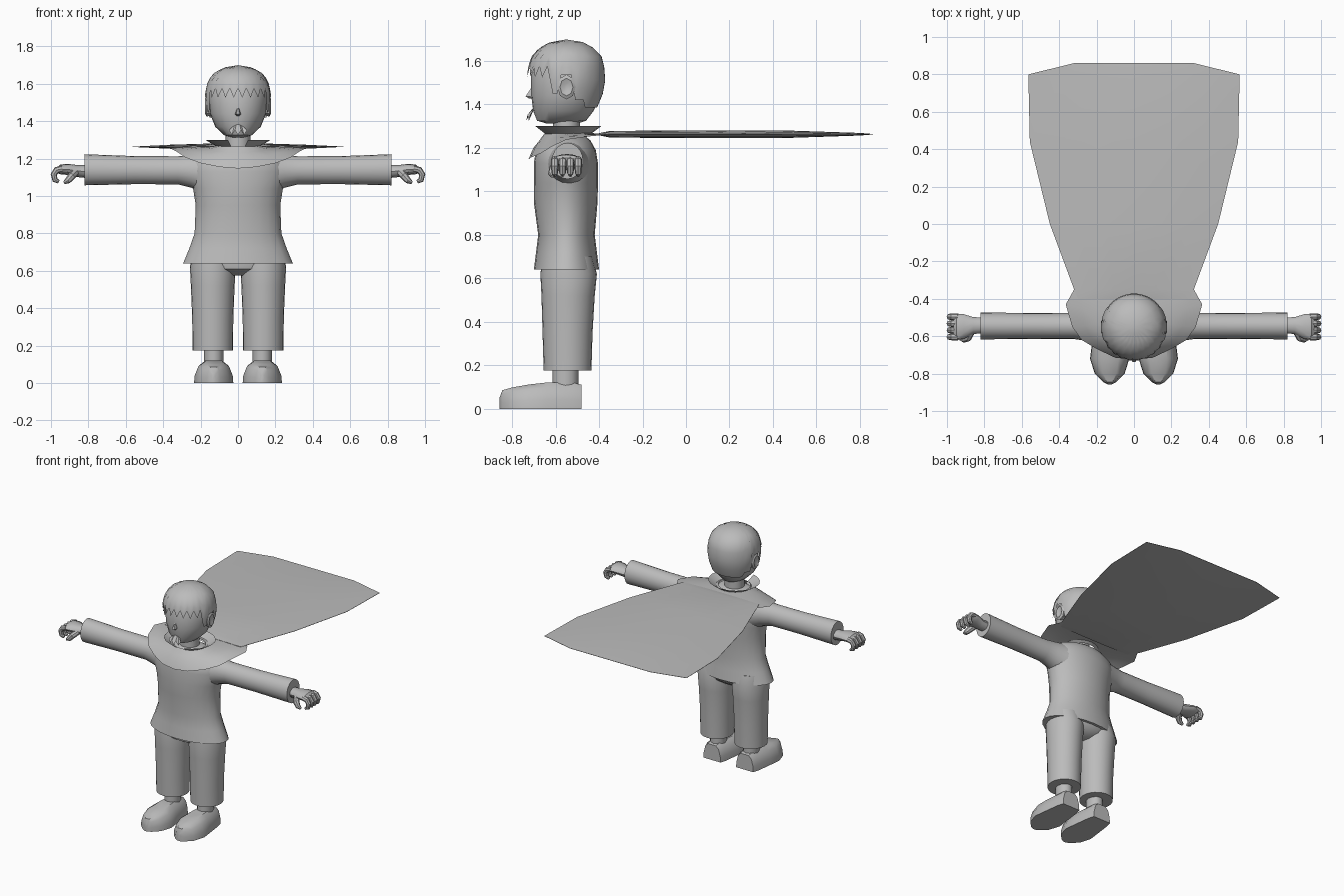
import bpy, bmesh
from math import sin, cos, pi, radians
from mathutils import Vector

cube = bpy.data.objects.get("Cube")
if cube:
    bpy.data.objects.remove(cube)

grey = bpy.data.materials.new("plain grey")
grey.use_nodes = True
grey.diffuse_color = (0.5, 0.5, 0.5, 1)
grey.node_tree.nodes["Principled BSDF"].inputs["Base Color"].default_value = (0.5, 0.5, 0.5, 1)
parts = []
CY = -0.55


def strip(name, rows, closed=True, caps=False, mirror=False):
    """Skin rows of points with quads, optionally closing rings and ends."""
    bm = bmesh.new()
    for side in ((1, -1) if mirror else (1,)):
        vs = [[bm.verts.new((p[0] * side, p[1], p[2])) for p in r] for r in rows]
        n = len(rows[0])
        for a, b in zip(vs, vs[1:]):
            for i in range(n if closed else n - 1):
                j = (i + 1) % n
                bm.faces.new((a[i], a[j], b[j], b[i]))
        if caps:
            bm.faces.new(vs[0])
            bm.faces.new(vs[-1])
    bmesh.ops.remove_doubles(bm, verts=bm.verts, dist=0.0005)
    bmesh.ops.recalc_face_normals(bm, faces=bm.faces)
    me = bpy.data.meshes.new(name)
    bm.to_mesh(me)
    bm.free()
    me.materials.append(grey)
    ob = bpy.data.objects.new(name, me)
    bpy.context.collection.objects.link(ob)
    parts.append(ob)
    return ob


def ring(c, u, v, n=20):
    c, u, v = Vector(c), Vector(u), Vector(v)
    return [c + u * cos(2 * pi * i / n) + v * sin(2 * pi * i / n) for i in range(n)]


def level(z, w, front, back, x=0, n=24):
    """Horizontal oval from its half width and its front and back y."""
    return ring((x, (front + back) / 2, z), (w, 0, 0), (0, (back - front) / 2, 0), n)


def tube(name, path, radii, flat=1.0, n=8):
    """Tapered tube along a path, wide along y."""
    rows = []
    for i, p in enumerate(path):
        t = Vector(path[min(i + 1, len(path) - 1)]) - Vector(path[max(i - 1, 0)])
        u = t.cross(Vector((0, 1, 0))).normalized()
        v = u.cross(t).normalized()
        rows.append(ring(p, u * radii[i] * flat, v * radii[i], n))
    strip(name, rows, caps=True, mirror=True)


# Trousers, ankles and shoes
strip("trouser_legs", [level(*r, x=0.135) for r in (
    (0.175, 0.108, -0.655, -0.435), (0.35, 0.11, -0.66, -0.43),
    (0.52, 0.117, -0.665, -0.42), (0.62, 0.122, -0.67, -0.41),
    (0.7, 0.11, -0.66, -0.43))], caps=True, mirror=True)
strip("trouser_seat", [level(*r) for r in (
    (0.575, 0.06, -0.6, -0.48), (0.61, 0.2, -0.66, -0.43),
    (0.66, 0.25, -0.67, -0.41), (0.75, 0.22, -0.65, -0.43))], caps=True)
strip("ankles", [level(z, 0.052, -0.615, -0.495, 0.13, 12) for z in (0.08, 0.2)],
      caps=True, mirror=True)
shoe_section = ((1, 0), (0.97, 0.35), (0.78, 0.8), (0.45, 1), (-0.45, 1),
                (-0.78, 0.8), (-0.97, 0.35), (-1, 0))
strip("shoes", [[(0.13 + a * w, y, b * h) for a, b in shoe_section] for y, w, h in (
    (-0.48, 0.068, 0.11), (-0.52, 0.08, 0.12), (-0.64, 0.095, 0.121),
    (-0.72, 0.105, 0.112), (-0.8, 0.08, 0.098), (-0.845, 0.035, 0.085),
    (-0.858, 0.01, 0.05))], caps=True, mirror=True)

# Flared tunic and sleeves
strip("tunic", [level(*r) for r in (
    (0.64, 0.293, -0.7, -0.4), (0.72, 0.26, -0.69, -0.41), (0.8, 0.232, -0.68, -0.42),
    (0.95, 0.226, -0.7, -0.407), (1.04, 0.24, -0.7, -0.405), (1.13, 0.265, -0.7, -0.405),
    (1.19, 0.25, -0.69, -0.415), (1.235, 0.19, -0.66, -0.44), (1.265, 0.09, -0.62, -0.48))],
      caps=True)
strip("sleeves", [ring((x, -0.545, z), (0, ry, 0), (0, 0, rz)) for x, z, ry, rz in (
    (0.18, 1.12, 0.1, 0.11), (0.25, 1.132, 0.08, 0.088), (0.32, 1.137, 0.07, 0.075),
    (0.55, 1.138, 0.069, 0.075), (0.82, 1.14, 0.072, 0.083))], caps=True, mirror=True)

# Hands with curled fingers
strip("palms", [ring((x, y, z), (0, ry, 0), (0, 0, rz), 12) for x, y, z, ry, rz in (
    (0.8, -0.542, 1.13, 0.042, 0.035), (0.86, -0.543, 1.133, 0.045, 0.032),
    (0.91, -0.548, 1.142, 0.066, 0.03), (0.95, -0.55, 1.142, 0.07, 0.026),
    (0.965, -0.55, 1.138, 0.06, 0.015))], caps=True, mirror=True)
for i in range(4):
    y = -0.604 + i * 0.036
    tube("finger_%d" % (i + 1),
         [(0.94, y, 1.145), (0.97, y, 1.138), (0.985, y, 1.115), (0.978, y, 1.085), (0.958, y, 1.075)],
         [0.018, 0.018, 0.017, 0.015, 0.009])
tube("thumbs", [(0.87, -0.575, 1.125), (0.89, -0.61, 1.105), (0.91, -0.618, 1.082),
                (0.93, -0.615, 1.07)], [0.02, 0.021, 0.017, 0.008])

# Draped mantle over the shoulders
rim = [(0, -0.725, 1.147), (0.1, -0.715, 1.155), (0.2, -0.668, 1.175), (0.28, -0.62, 1.205),
       (0.33, -0.55, 1.238), (0.365, -0.43, 1.255), (0.32, -0.35, 1.26), (0, -0.37, 1.266)]
inner = [(0.11 * sin(pi * i / 7), CY - 0.1 * cos(pi * i / 7), 1.268) for i in range(8)]
rows = [inner]
for t, lift in ((0.35, 0.006), (0.7, 0.016), (1, 0)):
    rows.append([Vector(a).lerp(Vector(b), t) + Vector((0, 0, lift * abs(b[2] - 1.27) / 0.12))
                 for a, b in zip(inner, rim)])
strip("mantle", rows, closed=False, mirror=True)

# Cape streaming straight back, thicker along its middle
cape_rows = ((-0.4, 0.3, 0.004), (-0.35, 0.32, 0.014), (0, 0.45, 0.017),
             (0.44, 0.557, 0.017), (0.8, 0.565, 0.005), (0.86, 0.32, 0))
rows = []
for y, w, t in cape_rows:
    us = [i / 3 - 1 for i in range(7)]
    top = [(u * w, y, 1.264 + t * (1 - u * u)) for u in us]
    under = [(u * w, y, 1.262 - t * (1 - u * u)) for u in reversed(us)]
    rows.append(top + under)
strip("cape", rows, caps=True)

# Flared collar open at the front, and the neck
angles = [radians(18 + 324 * i / 18) for i in range(19)]
strip("collar", [[(w * sin(a), CY + 0.005 - d * cos(a), z) for a in angles]
                 for w, d, z in ((0.1, 0.095, 1.255), (0.175, 0.155, 1.3))], closed=False)
strip("neck", [level(z, 0.066, -0.613, -0.487, n=16) for z in (1.24, 1.37)], caps=True)

# Head
strip("head", [level(*r) for r in (
    (1.312, 0.03, -0.64, -0.5), (1.325, 0.075, -0.685, -0.46), (1.37, 0.122, -0.703, -0.425),
    (1.44, 0.15, -0.712, -0.395), (1.54, 0.16, -0.712, -0.385), (1.62, 0.14, -0.68, -0.41),
    (1.67, 0.07, -0.62, -0.48))], caps=True)
strip("nose", [level(1.475, 0.004, -0.714, -0.69, n=6), level(1.437, 0.016, -0.742, -0.69, n=6),
               level(1.428, 0.008, -0.725, -0.69, n=6)], caps=True)
strip("ears", [ring((x, -0.55, 1.48), (0, r, 0), (0, 0, r * 1.35), 8) for x, r in (
    (0.14, 0.035), (0.168, 0.042), (0.176, 0.03), (0.168, 0.012))], caps=True, mirror=True)

# Hair shell whose lower edge is a jagged fringe, open round the ears
shell = [(1.36, 0.14, -0.68, -0.42), (1.46, 0.17, -0.72, -0.378), (1.54, 0.178, -0.735, -0.368),
         (1.62, 0.16, -0.712, -0.388), (1.66, 0.125, -0.675, -0.425),
         (1.687, 0.075, -0.625, -0.475), (1.699, 0.0, -0.55, -0.55)]


def shell_point(z, a):
    for lo, hi in zip(shell, shell[1:]):
        if z <= hi[0] + 1e-6:
            t = (z - lo[0]) / (hi[0] - lo[0])
            _, w, f, b = [p + (q - p) * t for p, q in zip(lo, hi)]
            return (w * sin(a), (f + b) / 2 - (b - f) / 2 * cos(a), z)


def hair_edge(deg, i):
    d = min(deg, 360 - deg)
    if d < 62:
        return 1.525 if i % 2 else 1.575
    if d < 78:
        return 1.45
    if d < 105:
        return 1.535
    return 1.42 if d < 125 else 1.385


N = 48
levels = (0, 0.2, 0.4, 0.6, 0.75, 0.88, 0.96, 1)
rows = []
for t in levels:
    row = []
    for i in range(N):
        deg = 360 * i / N
        low = hair_edge(deg, i)
        row.append(shell_point(low + (1.699 - low) * t, radians(deg)))
    rows.append(row)
strip("hair", rows)

# Small pointed goatee
top = [(x, -0.703, 1.385 - abs(x) * 0.5) for x in (-0.03, -0.02, -0.01, 0, 0.01, 0.02, 0.03)]
tips = [((i - 3) * 0.016, -0.735 + abs(i - 3) * 0.006, 1.325 if i % 2 else 1.352) for i in range(7)]
strip("goatee", [top, tips], closed=False)

# Smooth shading with crisp edges
bpy.ops.object.select_all(action="DESELECT")
for ob in parts:
    ob.select_set(True)
bpy.context.view_layer.objects.active = parts[0]
bpy.ops.object.shade_smooth_by_angle(angle=radians(35))
